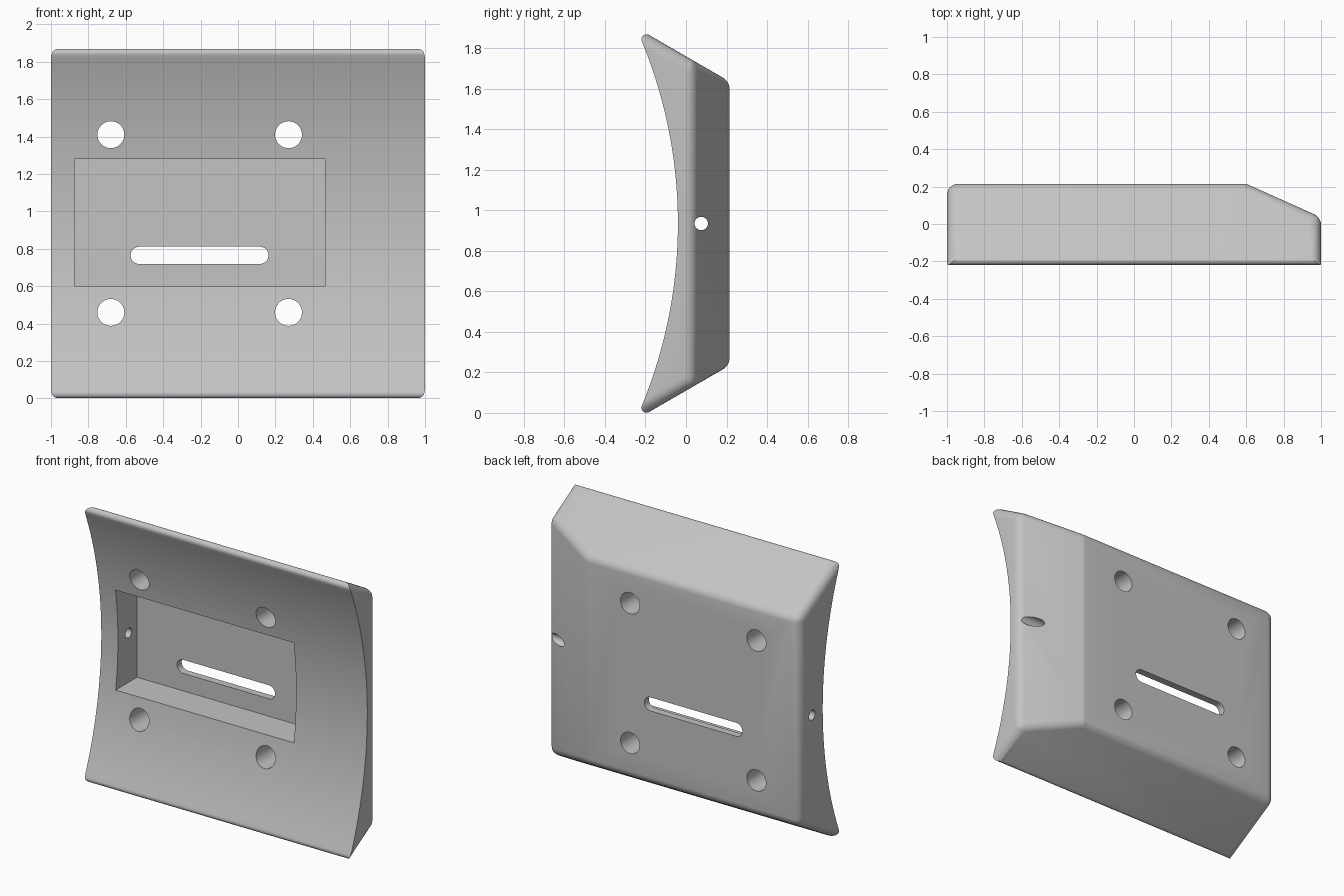
import bpy, bmesh, math
from mathutils import Vector

cube = bpy.data.objects.get("Cube")
if cube:
    bpy.data.objects.remove(cube)

MID_Z = 0.935
BACK_Y = 0.215
SLOPE = math.radians(30)

grey = bpy.data.materials.new("light_grey")
grey.use_nodes = True
grey.diffuse_color = (0.55, 0.55, 0.55, 1)
grey.node_tree.nodes["Principled BSDF"].inputs["Base Color"].default_value = (0.55, 0.55, 0.55, 1)


def make_object(name, bm):
    bmesh.ops.recalc_face_normals(bm, faces=bm.faces)
    mesh = bpy.data.meshes.new(name)
    bm.to_mesh(mesh)
    bm.free()
    mesh.materials.append(grey)
    obj = bpy.data.objects.new(name, mesh)
    bpy.context.collection.objects.link(obj)
    return obj


def extruded(points, direction):
    """Solid made by sweeping a closed outline along a vector."""
    bm = bmesh.new()
    face = bm.faces.new([bm.verts.new(p) for p in points])
    swept = bmesh.ops.extrude_face_region(bm, geom=[face])["geom"]
    bmesh.ops.translate(bm, vec=direction,
                        verts=[v for v in swept if isinstance(v, bmesh.types.BMVert)])
    bmesh.ops.recalc_face_normals(bm, faces=bm.faces)
    return bm


def arc(cx, cy, r, start, end, steps):
    angles = [math.radians(start + (end - start) * i / steps) for i in range(steps + 1)]
    return [(cx + r * math.cos(a), cy + r * math.sin(a)) for a in angles]


# Rounded tip of the side profile, and the slope line touching it
tip_y, tip_h, tip_r = -0.195, 0.909, 0.025
slope_normal = Vector((0, math.sin(SLOPE), math.cos(SLOPE)))
touch = Vector((0, tip_y, tip_h)) + slope_normal * tip_r

# Block with sloped top and bottom and a chamfered left side
outline = [(-1, -0.5), (1, -0.5), (1, 0.036), (0.6, BACK_Y), (-1, BACK_Y)]
bm = extruded([(x, y, MID_Z - 1.5) for x, y in outline], Vector((0, 0, 3)))
for sign in (1, -1):
    bmesh.ops.bisect_plane(
        bm, geom=bm.verts[:] + bm.edges[:] + bm.faces[:],
        plane_co=(0, touch.y, MID_Z + sign * touch.z),
        plane_no=(0, slope_normal.y, sign * slope_normal.z), clear_outer=True)
    bmesh.ops.holes_fill(bm, edges=[e for e in bm.edges if e.is_boundary])
bmesh.ops.recalc_face_normals(bm, faces=bm.faces)

# Equal fillet radius on every edge behind the front
weight = bm.edges.layers.float.new("bevel_weight_edge")
for edge in bm.edges:
    if min(v.co.y for v in edge.verts) > -0.45 or abs(edge.verts[0].co.y - edge.verts[1].co.y) > 0.1:
        edge[weight] = min(1, math.tan(edge.calc_face_angle(0) / 2))
body = make_object("mounting_plate", bm)
bevel = body.modifiers.new("fillets", "BEVEL")
bevel.limit_method = "WEIGHT"
bevel.width = 0.06
bevel.segments = 6

# Side profile: hollow front arc with rounded tips
sag_end = 22.4
upper_tip = arc(tip_y, tip_h, tip_r, 58, 180 + sag_end, 10)
join_y, join_h = upper_tip[-1]
sag = -0.04 - join_y
radius = (join_h ** 2 + sag ** 2) / (2 * sag)
half = math.degrees(math.asin(join_h / radius))
front = arc(-0.04 - radius, 0, radius, half, -half, 64)[1:-1]
lower_tip = [(y, -h) for y, h in reversed(upper_tip)]
profile = [(0.6, 1.1)] + [(tip_y + 0.03, 1.1)] + upper_tip + front + lower_tip + [(tip_y + 0.03, -1.1), (0.6, -1.1)]
cutters = [("INTERSECT", make_object("profile_cutter", extruded(
    [(-1.2, y, MID_Z + h) for y, h in profile], Vector((2.4, 0, 0)))))]


def cut(name, points, direction):
    cutters.append(("DIFFERENCE", make_object(name, extruded(points, Vector(direction)))))


# Pocket open to the front
pocket = [(-0.875, 0.6), (0.465, 0.6), (0.465, 1.28), (-0.875, 1.28)]
cut("pocket_cutter", [(x, -0.6, z) for x, z in pocket], (0, 0.765, 0))

# Four screw holes
for x in (-0.68, 0.27):
    for z in (0.46, 1.41):
        ring = arc(x, z, 0.072, 0, 360, 40)[:-1]
        cut("screw_hole_cutter", [(px, -0.6, pz) for px, pz in ring], (0, 1.2, 0))

# Slot through the pocket floor
slot = arc(0.117, 0.765, 0.046, -90, 90, 16) + arc(-0.528, 0.765, 0.046, 90, 270, 16)
cut("slot_cutter", [(x, 0, z) for x, z in slot], (0, 0.6, 0))

# Cross hole from side to side
ring = arc(0.075, MID_Z, 0.033, 0, 360, 32)[:-1]
cut("cross_hole_cutter", [(-1.2, y, z) for y, z in ring], (2.4, 0, 0))

for operation, cutter in cutters:
    cutter.hide_render = True
    mod = body.modifiers.new(cutter.name, "BOOLEAN")
    mod.operation = operation
    mod.solver = "EXACT"
    mod.object = cutter

# Bake the cuts, then drop the cutters
bpy.context.view_layer.update()
baked = bpy.data.meshes.new_from_object(body.evaluated_get(bpy.context.evaluated_depsgraph_get()))
body.modifiers.clear()
body.data = baked
baked.materials.clear()
baked.materials.append(grey)
for polygon in baked.polygons:
    polygon.material_index = 0
for _, cutter in cutters:
    bpy.data.objects.remove(cutter)

bpy.ops.object.select_all(action="DESELECT")
body.select_set(True)
bpy.context.view_layer.objects.active = body
bpy.ops.object.shade_smooth_by_angle(angle=math.radians(25))
